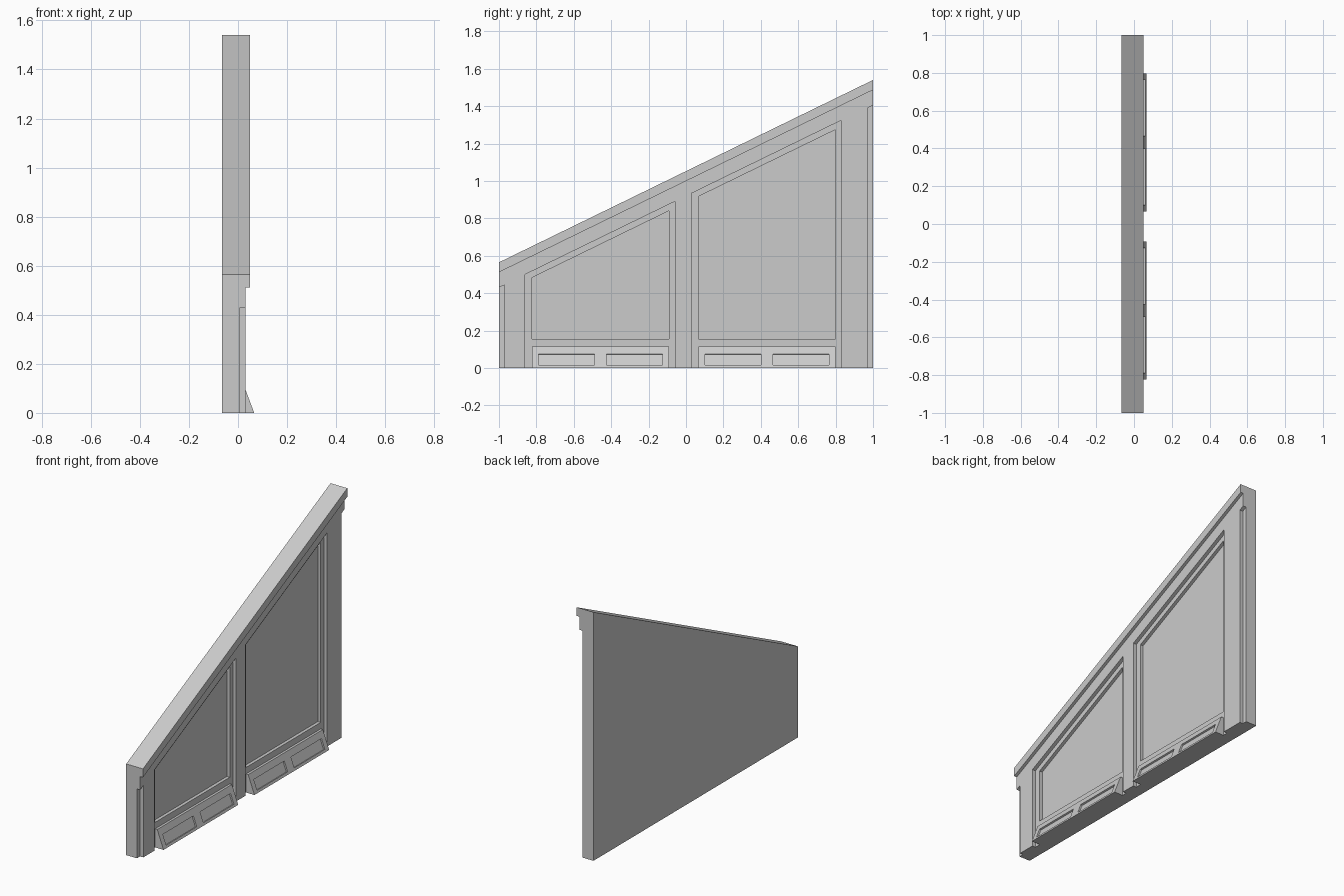
import bpy, bmesh
from mathutils import Vector

if "Cube" in bpy.data.objects:
    bpy.data.objects.remove(bpy.data.objects["Cube"])

BACK, CAP, FRAME, FIELD, PANEL = -0.066, 0.049, 0.030, 0.008, -0.012
SLOPE = 0.4875


def top(y, drop=0.0):
    return 0.565 + SLOPE * (y + 1) - drop


def prism(name, pts, a, b, axis="x"):
    """Extrude a closed profile: (y, z) along x, or (x, z) along y."""
    def place(p, t):
        return (t, p[0], p[1]) if axis == "x" else (p[0], t, p[1])
    bm = bmesh.new()
    lo = [bm.verts.new(place(p, a)) for p in pts]
    hi = [bm.verts.new(place(p, b)) for p in pts]
    n = len(pts)
    bm.faces.new(lo)
    bm.faces.new(hi)
    for i in range(n):
        j = (i + 1) % n
        bm.faces.new((lo[i], lo[j], hi[j], hi[i]))
    bmesh.ops.recalc_face_normals(bm, faces=bm.faces)
    me = bpy.data.meshes.new(name)
    bm.to_mesh(me)
    bm.free()
    ob = bpy.data.objects.new(name, me)
    bpy.context.collection.objects.link(ob)
    return ob


def sloped(name, y0, y1, z0, drop, a, b):
    """Upright prism whose top runs parallel to the sloping cap."""
    return prism(name, [(y0, z0), (y1, z0), (y1, top(y1, drop)), (y0, top(y0, drop))], a, b)


def cut(target, cutter):
    cutter.hide_render = True
    mod = target.modifiers.new("cut", "BOOLEAN")
    mod.operation = "DIFFERENCE"
    mod.solver = "EXACT"
    mod.object = cutter
    bpy.context.view_layer.objects.active = target
    bpy.ops.object.modifier_apply(modifier=mod.name)
    bpy.data.objects.remove(cutter)


# Wall body, cut back in steps below the sloping cap
wall = sloped("wall", -1, 1, 0, 0, BACK, CAP)
cut(wall, sloped("cap_cutter", -1.1, 1.1, -0.1, 0.053, FRAME, 0.2))

# Narrow rebates at both ends
for y0, y1 in ((-1.1, -0.97), (0.97, 1.1)):
    cut(wall, sloped("end_cutter", y0, y1, -0.1, 0.135, FIELD, 0.2))

# Wedge face line, from the base outwards edge to the top edge
foot, head = Vector((0.066, 0)), Vector((0.023, 0.115))
along = (head - foot).normalized()
normal = Vector((along.y, -along.x))

for i, y in enumerate((-0.86, 0.03)):
    # Open bay and the sunken panel inside it
    cut(wall, sloped("bay_cutter", y, y + 0.80, -0.1, 0.133, FIELD, 0.2))
    cut(wall, sloped("panel_cutter", y + 0.036, y + 0.768, 0.155, 0.168, PANEL, 0.2))

    # Slanted skirting block with two sunken rectangles
    y0, y1 = y + 0.037, y + 0.768
    block = prism(f"skirting_block_{i + 1}",
                  [(FIELD, 0), tuple(foot), tuple(head), (FIELD, head.y)], y0, y1, "y")
    p, q = foot + along * 0.016, foot + along * 0.081
    section = [p - normal * 0.01, p + normal * 0.03, q + normal * 0.03, q - normal * 0.01]
    for a, b in ((y0 + 0.034, y0 + 0.333), (y1 - 0.333, y1 - 0.034)):
        cut(block, prism("inset_cutter", section, a, b, "y"))
